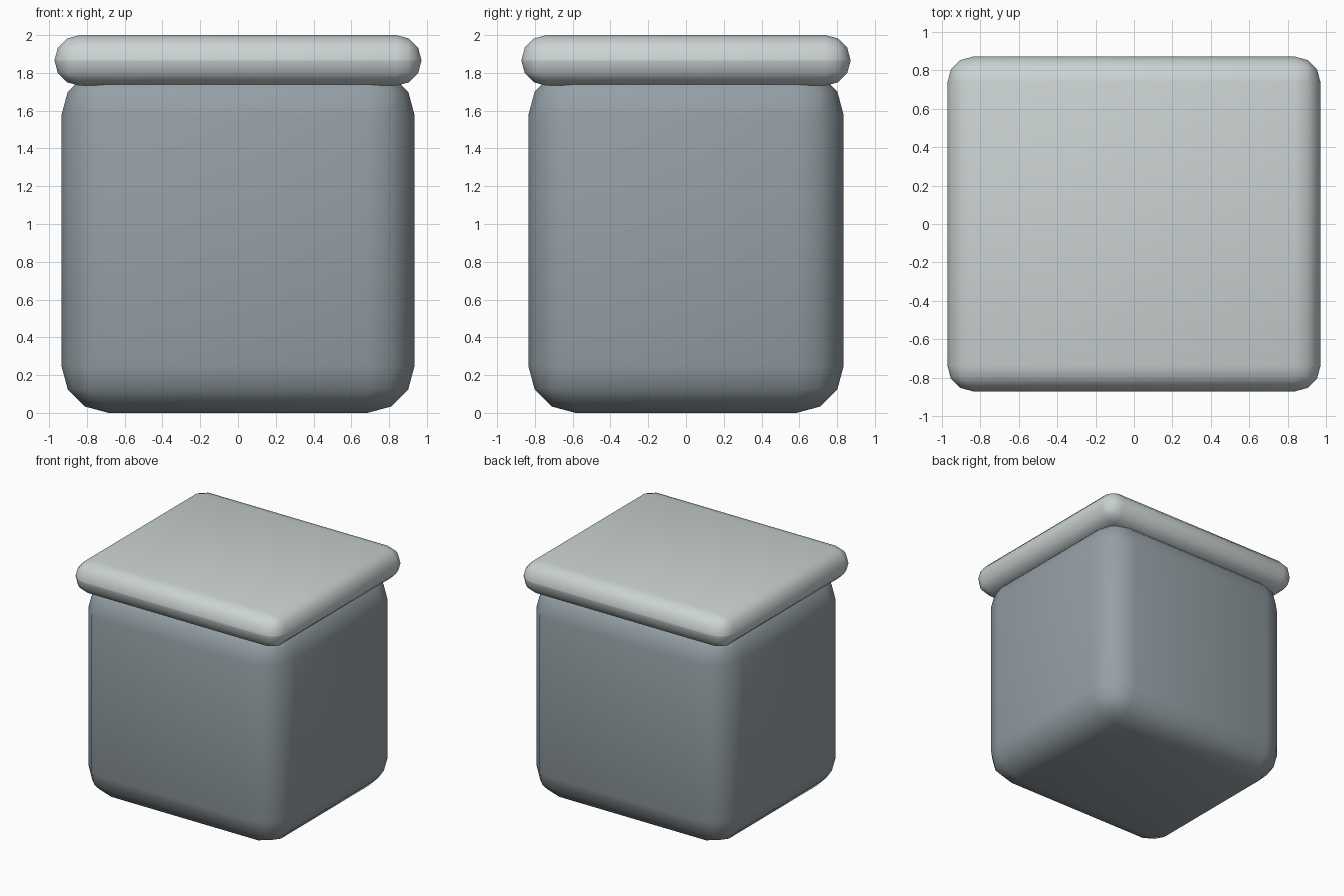
import bpy, bmesh
from math import radians
from mathutils import Vector

if "Cube" in bpy.data.objects:
    bpy.data.objects.remove(bpy.data.objects["Cube"])


def rounded_box(name, size, z0, radius, color):
    """Box standing at z0 with all edges rounded in three facets."""
    bm = bmesh.new()
    bmesh.ops.create_cube(bm, size=1)
    bmesh.ops.scale(bm, vec=Vector(size), verts=bm.verts)
    bmesh.ops.translate(bm, vec=(0, 0, z0 + size[2] / 2), verts=bm.verts)
    bmesh.ops.bevel(bm, geom=bm.edges[:], offset=radius, segments=3,
                    profile=0.5, affect='EDGES', clamp_overlap=True)
    mesh = bpy.data.meshes.new(name)
    bm.to_mesh(mesh)
    bm.free()
    obj = bpy.data.objects.new(name, mesh)
    bpy.context.collection.objects.link(obj)
    mat = bpy.data.materials.new(name + "_paint")
    mat.diffuse_color = color
    mat.use_nodes = True
    mat.node_tree.nodes["Principled BSDF"].inputs["Base Color"].default_value = mat.diffuse_color
    mesh.materials.append(mat)
    bpy.ops.object.select_all(action='DESELECT')
    obj.select_set(True)
    bpy.context.view_layer.objects.active = obj
    bpy.ops.object.shade_smooth_by_angle(angle=radians(30))
    return obj


# Main container, its top tucked inside the lid
rounded_box("container_body", (1.87, 1.67, 1.825), 0.0, 0.25, (0.30, 0.35, 0.38, 1))

# Overhanging lid with a fully rounded rim
rounded_box("lid", (1.943, 1.743, 0.268), 1.732, 0.1335, (0.60, 0.65, 0.65, 1))

# Longest side is the height: exactly 2 units
